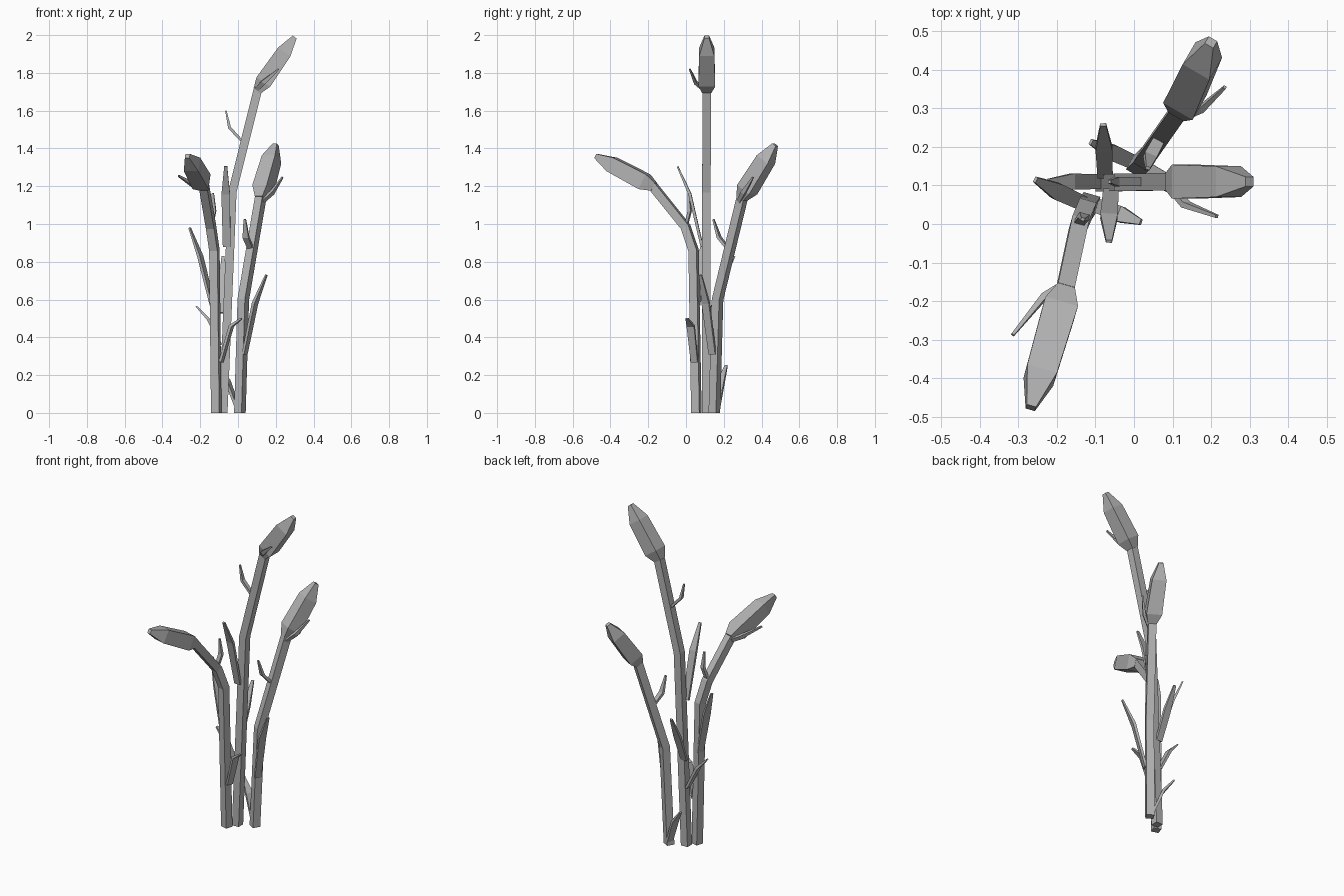
import bpy, bmesh
from math import sin, cos, radians
from mathutils import Vector

cube = bpy.data.objects.get("Cube")
if cube:
    bpy.data.objects.remove(cube)

GREY = 0.45
mat = bpy.data.materials.new("plain_grey")
mat.use_nodes = True
mat.diffuse_color = (GREY, GREY, GREY, 1)
mat.node_tree.nodes["Principled BSDF"].inputs["Base Color"].default_value = (GREY, GREY, GREY, 1)


def loft(name, path, widths, depths, side):
    """Four-sided tube along a path; side is the fixed width direction."""
    path = [Vector(p) for p in path]
    side = Vector(side).normalized()
    bm = bmesh.new()
    rings = []
    for i, p in enumerate(path):
        before = (p - path[i - 1]).normalized() if i else Vector()
        after = (path[i + 1] - p).normalized() if i < len(path) - 1 else Vector()
        tangent = (before + after).normalized()
        normal = side.cross(tangent).normalized()
        a, b = side * widths[i] / 2, normal * depths[i] / 2
        rings.append([bm.verts.new(p + a * s + b * t)
                      for s, t in ((-1, -1), (1, -1), (1, 1), (-1, 1))])
    for lower, upper in zip(rings, rings[1:]):
        for k in range(4):
            n = (k + 1) % 4
            bm.faces.new((lower[k], lower[n], upper[n], upper[k]))
    bm.faces.new(rings[0][::-1])
    bm.faces.new(rings[-1])
    bmesh.ops.recalc_face_normals(bm, faces=bm.faces)
    mesh = bpy.data.meshes.new(name)
    bm.to_mesh(mesh)
    bm.free()
    mesh.materials.append(mat)
    obj = bpy.data.objects.new(name, mesh)
    bpy.context.collection.objects.link(obj)
    return obj


def stalk(name, yaw, path, tip):
    """Square stalk leaning toward yaw, ending in a swollen bud."""
    side = (-sin(radians(yaw)), cos(radians(yaw)), 0)
    neck, tip = Vector(path[-1]), Vector(tip)
    # stem with a level foot
    stem = [Vector(p) for p in path]
    w = [0.045] * len(stem)
    obj = loft(name + "_stem", stem, w, w, side)
    for v in obj.data.vertices:
        if v.co.z < 0.1:
            v.co.z = 0
    # bud
    bud = [neck.lerp(tip, t) for t in (-0.02, 0.15, 0.72, 1)]
    sizes = (0.046, 0.088, 0.08, 0.025)
    loft(name + "_bud", bud, sizes, sizes, side)
    # direction across the top of the neck, used by the bud leaf
    return Vector(side).cross(tip - neck)


def leaf(name, base, mid, tip, width, side=None):
    """Thin bent leaf; lies flat across its outward direction by default."""
    out = Vector(tip) - Vector(base)
    side = side or (-out.y, out.x, 0)
    loft(name, (base, mid, tip), (width * 0.9, width, width * 0.35),
         (0.014, 0.016, 0.008), side)


# Tall stalk
up = stalk("tall", 0, [(-0.078, 0.107, 0), (-0.03, 0.108, 1.17), (0.105, 0.11, 1.71)],
           (0.3, 0.11, 1.99))
leaf("tall_upper_leaf", (0.02, 0.11, 1.44), (-0.045, 0.11, 1.51), (-0.064, 0.11, 1.6), 0.024)
leaf("tall_bud_leaf", (0.1, 0.09, 1.715), (0.135, 0.05, 1.75), (0.215, 0.02, 1.82), 0.025, up)
leaf("tall_front_leaf", (-0.06, 0.085, 0.88), (-0.065, 0.02, 1.16), (-0.065, -0.045, 1.305), 0.045)
leaf("tall_back_leaf", (-0.075, 0.125, 0.53), (-0.078, 0.195, 0.7), (-0.08, 0.258, 0.83), 0.044)
leaf("tall_low_leaf", (-0.09, 0.11, 0.36), (-0.16, 0.11, 0.5), (-0.222, 0.11, 0.565), 0.042)

# Front stalk, bending over
up = stalk("front", 254, [(-0.115, 0.055, 0), (-0.125, 0.04, 0.86), (-0.143, -0.002, 0.985),
                          (-0.18, -0.175, 1.2)], (-0.268, -0.477, 1.36))
leaf("front_side_leaf", (-0.135, 0.055, 0.57), (-0.2, 0.085, 0.83), (-0.256, 0.115, 0.98), 0.044)
leaf("front_low_leaf", (-0.09, 0.045, 0.27), (-0.035, 0.025, 0.46), (0.018, 0.005, 0.5), 0.042)
leaf("front_back_leaf", (-0.145, 0.0, 0.99), (-0.13, 0.02, 1.07), (-0.133, 0.012, 1.165), 0.028,
     (0.96, -0.27, 0))
leaf("front_bud_leaf", (-0.18, -0.155, 1.18), (-0.235, -0.19, 1.205), (-0.315, -0.288, 1.255),
     0.025, up)

# Back stalk
up = stalk("back", 60, [(0.01, 0.15, 0), (0.028, 0.167, 0.6), (0.12, 0.298, 1.14)],
           (0.2, 0.472, 1.42))
leaf("back_foot_leaf", (0.0, 0.16, 0.02), (-0.055, 0.185, 0.17), (-0.112, 0.213, 0.25), 0.042)
leaf("back_side_leaf", (0.035, 0.14, 0.31), (0.09, 0.105, 0.58), (0.15, 0.077, 0.73), 0.044)
leaf("back_inner_leaf", (0.067, 0.222, 0.87), (0.042, 0.175, 0.93), (0.036, 0.145, 1.025), 0.034)
leaf("back_bud_leaf", (0.13, 0.28, 1.12), (0.18, 0.303, 1.165), (0.236, 0.355, 1.248), 0.025, up)
